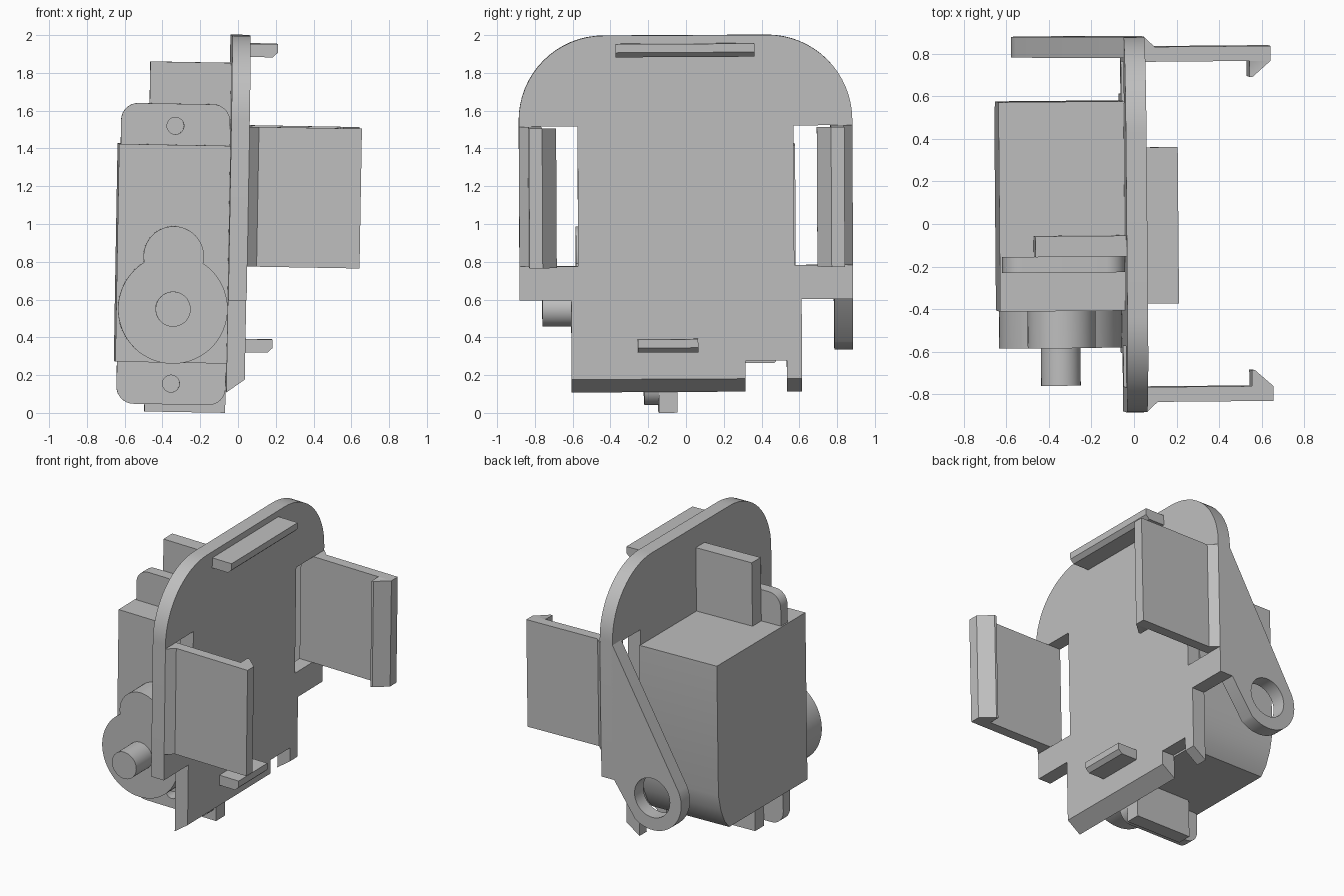
import bpy
import bmesh
from math import radians, cos, sin
from mathutils import Matrix, Vector, Euler

cube = bpy.data.objects.get("Cube")
if cube:
    bpy.data.objects.remove(cube, do_unlink=True)

GREY = (0.52, 0.52, 0.52, 1)
mat = bpy.data.materials.new("plain_grey")
mat.use_nodes = True
mat.diffuse_color = GREY
mat.node_tree.nodes["Principled BSDF"].inputs["Base Color"].default_value = GREY

# The whole assembly leans very slightly
PIVOT = Vector((0, 0, 1))
LEAN = (Matrix.Translation(PIVOT)
        @ Euler((radians(0.3), radians(1), radians(0.5))).to_matrix().to_4x4()
        @ Matrix.Translation(-PIVOT))
# Profile plane axes for each extrusion axis
PLANES = {"x": (1, 2, 0), "y": (0, 2, 1), "z": (0, 1, 2)}


def arc(cx, cy, r, start, end, n=16):
    steps = [radians(start + (end - start) * i / n) for i in range(n + 1)]
    return [(cx + r * cos(a), cy + r * sin(a)) for a in steps]


def circle(cx, cy, r, n=40):
    return arc(cx, cy, r, 0, 360, n)[:-1]


def rect(u0, v0, u1, v1):
    return [(u0, v0), (u1, v0), (u1, v1), (u0, v1)]


def prism(name, axis, low, high, outline, holes=(), edit=None):
    """Extrude a filled outline with holes along an axis."""
    curve = bpy.data.curves.new(name, "CURVE")
    curve.dimensions = "2D"
    curve.fill_mode = "BOTH"
    curve.extrude = (high - low) / 2
    for loop in (outline, *holes):
        spline = curve.splines.new("POLY")
        spline.points.add(len(loop) - 1)
        for point, (u, v) in zip(spline.points, loop):
            point.co = (u, v, 0, 1)
        spline.use_cyclic_u = True
    temp = bpy.data.objects.new(name + "_profile", curve)
    bpy.context.collection.objects.link(temp)
    mesh = bpy.data.meshes.new_from_object(
        temp.evaluated_get(bpy.context.evaluated_depsgraph_get()))
    bpy.data.objects.remove(temp, do_unlink=True)
    bpy.data.curves.remove(curve)

    bm = bmesh.new()
    bm.from_mesh(mesh)
    bmesh.ops.remove_doubles(bm, verts=bm.verts, dist=0.0005)
    iu, iv, iw = PLANES[axis]
    for vert in bm.verts:
        u, v, w = vert.co
        co = Vector()
        co[iu], co[iv], co[iw] = u, v, w + (low + high) / 2
        vert.co = co
        if edit:
            edit(vert)
    bmesh.ops.recalc_face_normals(bm, faces=bm.faces)
    bm.transform(LEAN)
    bm.to_mesh(mesh)
    bm.free()
    mesh.name = name
    mesh.materials.clear()
    mesh.materials.append(mat)
    obj = bpy.data.objects.new(name, mesh)
    bpy.context.collection.objects.link(obj)
    bpy.ops.object.select_all(action="DESELECT")
    obj.select_set(True)
    bpy.context.view_layer.objects.active = obj
    bpy.ops.object.shade_smooth_by_angle(angle=radians(30))
    return obj


# Mounting plate with two windows, bottom notch and bevelled lower edge
BACK, FRONT = -0.052, 0.045
W, N, R = 0.883, 0.61, 0.45


def bevel_bottom(vert):
    if vert.co.z < 0.12 and vert.co.x > 0:
        vert.co.z = 0.18


plate = (arc(W - R, 2 - R, R, 0, 90) + arc(R - W, 2 - R, R, 90, 180)
         + [(-W, 0.6), (-N, 0.6), (-N, 0.11), (0.31, 0.11), (0.31, 0.275),
            (0.53, 0.275), (0.53, 0.11), (N, 0.11), (N, 0.6), (W, 0.6)])
windows = [rect(0.572, 0.78, 0.765, 1.52), rect(-0.765, 0.78, -0.572, 1.52)]
prism("mounting_plate", "x", BACK, FRONT, plate, windows, bevel_bottom)

# Hooked clip arms on both sides
for side, label in ((-1, "front"), (1, "rear")):
    clip = [(FRONT - 0.01, 0.765), (0.54, 0.765), (0.54, 0.69), (0.555, 0.69),
            (0.64, 0.765), (0.64, 0.835), (0.095, 0.835),
            (FRONT, W), (FRONT - 0.01, W)]
    prism(label + "_clip_arm", "z", 0.78, 1.52, [(x, side * y) for x, y in clip])

# Small ledges on the plate face
for label, y0, y1, top in (("upper", -0.37, 0.365, 1.957), ("lower", -0.26, 0.06, 0.393)):
    ledge = [(0.03, top), (0.192, top), (0.192, top - 0.045),
             (0.165, top - 0.07), (0.03, top - 0.07)]
    prism(label + "_ledge", "y", y0, y1, ledge)

# Pivot lug hanging off the rear edge of the plate
AX, AZ = -0.342, 0.547
lug = ([(BACK + 0.01, 0.6), (BACK + 0.01, 1.53), (BACK, 1.53)]
       + arc(AX, AZ, 0.222, 155, 307, 28) + [(BACK, 0.6)])
prism("pivot_lug", "y", 0.785, W, lug, [circle(AX, AZ, 0.135)])

# Motor body with rounded lower rear edge
body = ([(-0.405, 0.262), (-0.405, 1.415), (0.58, 1.415), (0.58, 0.52)]
        + [(0.555, 0.41), (0.515, 0.32), (0.465, 0.262)])
prism("motor_body", "x", -0.64, BACK + 0.005, body)

# Motor flange with rounded corners and screw holes
X0, X1, Z0, Z1, C = -0.63, -0.053, 0.04, 1.632, 0.09
flange = (arc(X1 - C, Z1 - C, C, 0, 90, 8) + arc(X0 + C, Z1 - C, C, 90, 180, 8)
          + arc(X0 + C, Z0 + C, C, 180, 270, 8) + arc(X1 - C, Z0 + C, C, 270, 360, 8))
prism("motor_flange", "y", -0.223, -0.148, flange,
      [circle(AX, 1.515, 0.045, 24), circle(AX, 0.15, 0.045, 24)])

# Support posts behind the flange
for label, z0, z1 in (("upper", 1.41, 1.853), ("lower", 0.0, 0.27)):
    prism(label + "_support_post", "y", -0.148, -0.05, rect(-0.48, z0, BACK, z1))

# Gear housing and output shaft
gear = arc(AX, AZ, 0.29, 122.6, 417.4, 48) + arc(AX, AZ + 0.278, 0.16, -12.3, 192.3, 28)
prism("gear_housing", "y", -0.582, -0.4, gear)
prism("output_shaft", "y", -0.76, -0.575, circle(AX, AZ, 0.093))
